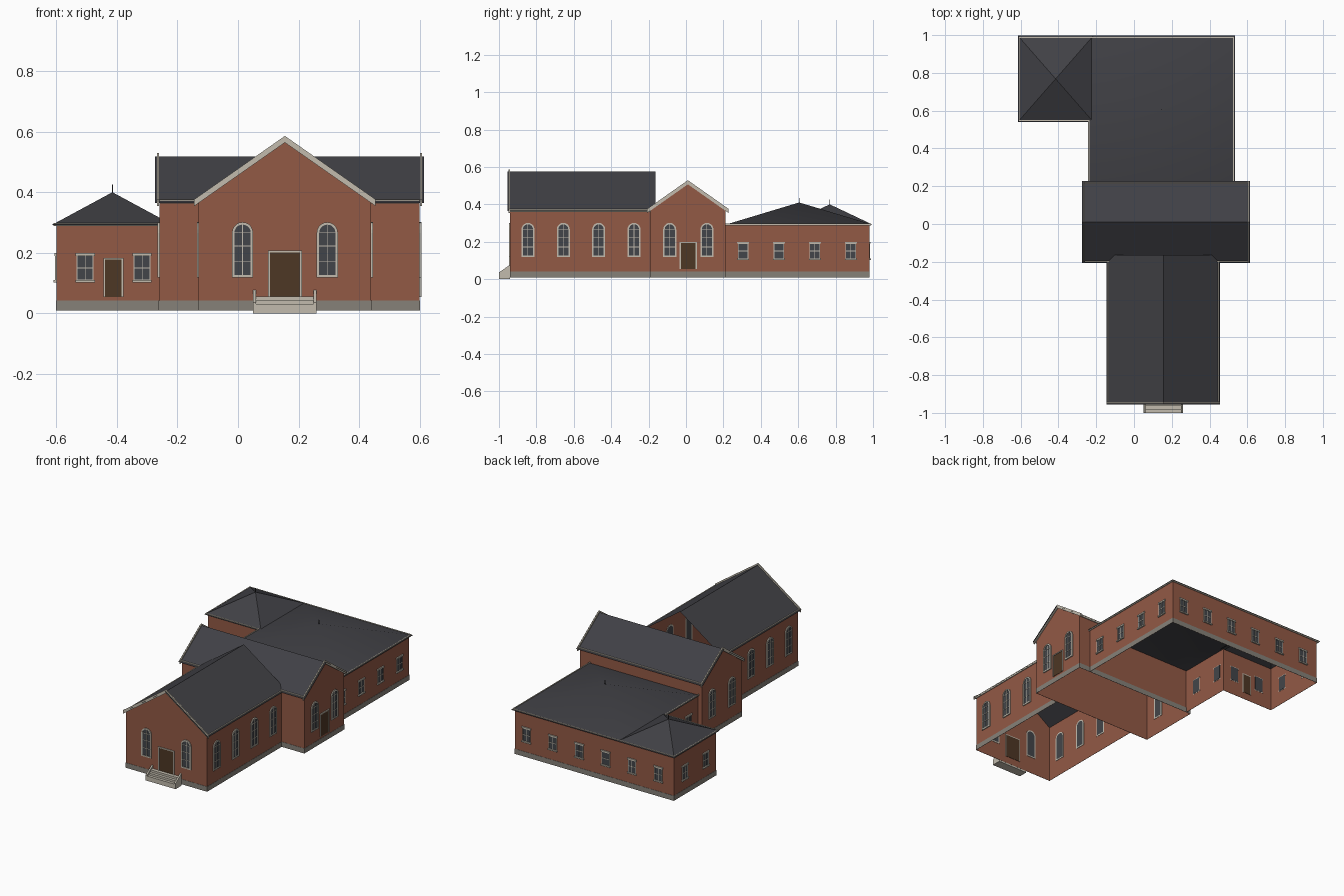
import bpy, bmesh
from math import pi, cos, sin
from mathutils import Vector

cube = bpy.data.objects.get("Cube")
if cube:
    bpy.data.objects.remove(cube)


def material(name, rgb):
    m = bpy.data.materials.new(name)
    m.use_nodes = True
    m.diffuse_color = (*rgb, 1)
    m.node_tree.nodes["Principled BSDF"].inputs["Base Color"].default_value = (*rgb, 1)
    return m


BRICK = material("brick", (0.29, 0.10, 0.06))
SLATE = material("slate roof", (0.052, 0.052, 0.06))
STONE = material("grey stone", (0.24, 0.22, 0.19))
CREAM = material("cream trim", (0.54, 0.50, 0.42))
GLASS = material("dark glass", (0.055, 0.06, 0.068))
WOOD = material("brown door", (0.075, 0.038, 0.018))


class Part:
    """Collects faces in several materials and turns them into one mesh."""

    def __init__(self, *mats):
        self.bm, self.mats = bmesh.new(), mats

    def face(self, pts, mat=0):
        f = self.bm.faces.new([self.bm.verts.new(p) for p in pts])
        f.material_index = mat

    def prism(self, outline, y0, y1, mat=0):
        # outline in x, z pushed through y
        a, b = ([(x, y, z) for x, z in outline] for y in (y0, y1))
        self.face(a, mat)
        self.face(b[::-1], mat)
        for i in range(len(a)):
            self.face([a[i - 1], b[i - 1], b[i], a[i]], mat)

    def box(self, x0, x1, y0, y1, z0, z1, mat=0):
        self.prism([(x0, z0), (x1, z0), (x1, z1), (x0, z1)], y0, y1, mat)

    def frame(self, outer, inner, y0, y1, mat=0):
        for i in range(len(outer)):
            self.prism([outer[i - 1], outer[i], inner[i], inner[i - 1]], y0, y1, mat)

    def mesh(self, name, weld=False, solid=True):
        bmesh.ops.remove_doubles(self.bm, verts=self.bm.verts, dist=1e-5 if weld else 1e-9)
        if solid:
            bmesh.ops.recalc_face_normals(self.bm, faces=self.bm.faces)
        me = bpy.data.meshes.new(name)
        self.bm.to_mesh(me)
        self.bm.free()
        for m in self.mats:
            me.materials.append(m)
        return me


def place(name, me, loc=(0, 0, 0), turn=0):
    ob = bpy.data.objects.new(name, me)
    ob.location, ob.rotation_euler.z = loc, turn
    bpy.context.collection.objects.link(ob)
    return ob


def offset(path, d, closed):
    # move each corner of a right-angled path outward
    n, out = len(path), []
    normal = lambda i: Vector((path[(i + 1) % n][1] - path[i % n][1],
                               path[i % n][0] - path[(i + 1) % n][0])).normalized()
    for i, p in enumerate(path):
        sides = [normal(j) for j in (i - 1, i) if closed or 0 <= j < n - 1]
        out.append(Vector(p) + d * sum(sides, Vector((0, 0))))
    return out


def segments(path, closed):
    return [(i, (i + 1) % len(path)) for i in range(len(path) if closed else len(path) - 1)]


def walls(name, path, top, closed=False, gables={}):
    # brick sheet along a path; a gable adds an apex to that side
    p = Part(BRICK)
    for i, j in segments(path, closed):
        a, b = Vector(path[i]), Vector(path[j])
        pts = [(*a, 0.01), (*b, 0.01), (*b, top)]
        if i in gables:
            pts.append((*((a + b) / 2), gables[i]))
        p.face(pts + [(*a, top)])
    place(name, p.mesh(name, True, False))


def band(name, mat, path, d0, d1, z0, z1, closed=False):
    # strip running round the outside of a path
    p = Part(mat)
    a, b = offset(path, d0, closed), offset(path, d1, closed)
    for i, j in segments(path, closed):
        for q in ([(b[i], z0), (b[j], z0), (b[j], z1), (b[i], z1)],
                  [(a[j], z0), (a[i], z0), (a[i], z1), (a[j], z1)],
                  [(a[i], z1), (b[i], z1), (b[j], z1), (a[j], z1)],
                  [(a[j], z0), (b[j], z0), (b[i], z0), (a[i], z0)]):
            p.face([(*v, z) for v, z in q])
    place(name, p.mesh(name, True))


# Walls and stone bases
NAVE = [(-0.13, -0.19), (-0.13, -0.94), (0.44, -0.94), (0.44, -0.19)]
TRANSEPT = [(-0.26, -0.19), (0.60, -0.19), (0.60, 0.21), (-0.26, 0.21)]
WING = [(0.52, 0.21), (0.52, 0.98), (-0.60, 0.98), (-0.60, 0.555), (-0.23, 0.555), (-0.23, 0.21)]
walls("nave_walls", NAVE, 0.374, gables={1: 0.572})
walls("transept_walls", TRANSEPT, 0.376, True, {1: 0.516, 3: 0.516})
walls("rear_wing_walls", WING, 0.293)
for name, path, closed in (("nave", NAVE, False), ("transept", TRANSEPT, True), ("rear_wing", WING, False)):
    band(name + "_base", STONE, path, 0.0006, 0.002, 0.01, 0.042, closed)

# Eave cornices, which rise just through the roof edges
band("rear_wing_cornice", CREAM, WING, 0.005, 0.010, 0.288, 0.299)
for side, (i, j) in (("left", (0, 1)), ("right", (2, 3))):
    band("nave_cornice_" + side, CREAM, NAVE[i:j + 1], 0.005, 0.010, 0.36, 0.374)
for side, (i, j) in (("front", (0, 1)), ("back", (2, 3))):
    band("transept_cornice_" + side, CREAM, TRANSEPT[i:j + 1], 0.005, 0.010, 0.362, 0.376)


# Gable roofs, ridge along local y, with rake boards at the gable ends
def gable_roof(name, loc, turn, half, y0, y1, eave, ridge, board_ends):
    p = Part(SLATE)
    for s in (1, -1):
        p.face([(s * half, y0, eave), (s * half, y1, eave), (0, y1, ridge), (0, y0, ridge)][::s])
    place(name, p.mesh(name, False, False), loc, turn)
    t = 0.011
    for n, y in enumerate(board_ends):
        p = Part(CREAM)
        for s in (1, -1):
            p.prism([(s * half, eave - t), (s * half, eave + t), (0, ridge + t), (0, ridge - t)], y, y + 0.007)
        label = f"{name}_rake_board_{n + 1}"
        place(label, p.mesh(label), loc, turn)


gable_roof("nave_roof", (0.155, 0, 0), 0, 0.30, -0.955, -0.163, 0.365, 0.575, [-0.949])
gable_roof("transept_roof", (0.17, 0.01, 0), pi / 2, 0.2175, -0.445, 0.445, 0.365, 0.518, [-0.438, 0.431])


# Hipped roofs with a finial
def hip_roof(name, x0, x1, y0, y1, eave, peak):
    p = Part(SLATE)
    c = [(x0, y0, eave), (x1, y0, eave), (x1, y1, eave), (x0, y1, eave)]
    cx, cy = (x0 + x1) / 2, (y0 + y1) / 2
    for i in range(4):
        p.face([c[i - 1], c[i], (cx, cy, peak)])
    ob = place(name, p.mesh(name, True, False))
    bpy.ops.object.select_all(action="DESELECT")
    ob.select_set(True)
    bpy.context.view_layer.objects.active = ob
    bpy.ops.object.shade_smooth_by_angle(angle=pi / 6)
    p = Part(SLATE)
    r = 0.002
    p.box(cx - r, cx + r, cy - r, cy + r, peak - 0.01, peak + 0.025)
    place(name + "_finial", p.mesh(name + "_finial"))


hip_roof("rear_wing_roof", -0.243, 0.535, 0.213, 0.997, 0.292, 0.41)
hip_roof("corner_roof", -0.615, -0.215, 0.54, 0.997, 0.292, 0.40)


# Windows and doors, all facing local -y
def arch(r, z0, spring):
    return [(-r, z0), (r, z0)] + [(r * cos(i * pi / 10), spring + r * sin(i * pi / 10)) for i in range(11)]


def rect(r, z0, z1):
    return [(-r, z0), (r, z0), (r, z1), (-r, z1)]


def arched_window():
    p = Part(CREAM, GLASS)
    inner = arch(0.027, 0.126, 0.266)
    p.frame(arch(0.035, 0.118, 0.266), inner, -0.006, 0.002)
    p.prism(inner, -0.002, 0.002, 1)
    p.box(-0.0015, 0.0015, -0.004, -0.001, 0.126, 0.293)
    for z in (0.172, 0.222, 0.266):
        p.box(-0.027, 0.027, -0.004, -0.001, z - 0.0015, z + 0.0015)
    return p.mesh("arched_window")


def sash_window():
    p = Part(CREAM, GLASS)
    p.prism(rect(0.027, 0.106, 0.197), -0.002, 0.002, 1)
    p.box(-0.032, 0.032, -0.007, 0.001, 0.190, 0.200)
    p.box(-0.032, 0.032, -0.009, 0.001, 0.102, 0.110)
    p.frame(rect(0.028, 0.108, 0.192), rect(0.025, 0.111, 0.189), -0.004, 0.001)
    p.box(-0.025, 0.025, -0.004, -0.001, 0.148, 0.152)
    p.box(-0.001, 0.001, -0.004, -0.001, 0.11, 0.19)
    return p.mesh("sash_window")


def door(half, top):
    p = Part(CREAM, WOOD)
    p.prism(rect(half - 0.006, 0.054, top - 0.006), -0.002, 0.002, 1)
    outer, inner = rect(half, 0.054, top), rect(half - 0.006, 0.054, top - 0.006)
    for i in (1, 2, 3):
        j = (i + 1) % 4
        p.prism([outer[i], outer[j], inner[j], inner[i]], -0.006, 0.001)
    return p.mesh("door")


FRONT, RIGHT, BACK, LEFT = 0, pi / 2, pi, -pi / 2


def row(name, me, turn, wall, spots):
    for n, s in enumerate(spots):
        loc = (s, wall, 0) if turn in (FRONT, BACK) else (wall, s, 0)
        place(f"{name}_{n + 1}", me, loc, turn)


arched, sash = arched_window(), sash_window()
nave_spots = [-0.845 + 0.189 * i for i in range(4)]
side_spots = [0.305 + 0.192 * i for i in range(4)]
row("nave_front_window", arched, FRONT, -0.94, (0.015, 0.295))
row("nave_left_window", arched, LEFT, -0.13, nave_spots)
row("nave_right_window", arched, RIGHT, 0.44, nave_spots)
row("transept_right_window", arched, RIGHT, 0.60, (-0.087, 0.112))
row("transept_left_window", arched, LEFT, -0.26, (-0.087, 0.112))
row("wing_right_window", sash, RIGHT, 0.52, side_spots)
row("wing_left_window", sash, LEFT, -0.23, side_spots[:2])
row("wing_back_window", sash, BACK, 0.98, [0.437 - 0.186 * i for i in range(6)])
row("corner_front_window", sash, FRONT, 0.555, (-0.505, -0.317))
row("corner_left_window", sash, LEFT, -0.60, (0.66, 0.87))
row("nave_door", door(0.056, 0.207), FRONT, -0.94, [0.155])
row("transept_door", door(0.046, 0.20), RIGHT, 0.60, [0.012])
row("corner_door", door(0.033, 0.183), FRONT, 0.555, [-0.412])

# Front steps between sloping cheek walls
steps = Part(CREAM)
for i in range(3):
    steps.box(0.06, 0.25, -1 + 0.018 * i, -0.941, 0, 0.03 + 0.013 * i)
place("front_steps", steps.mesh("front_steps"))
cheek = Part(CREAM)
cheek.prism([(-1, 0), (-0.941, 0), (-0.941, 0.077), (-1, 0.036)], -0.005, 0.005)
cheek = cheek.mesh("step_cheek")
for side, x in (("left", 0.055), ("right", 0.255)):
    place("step_cheek_" + side, cheek, (x, 0, 0), pi / 2)
